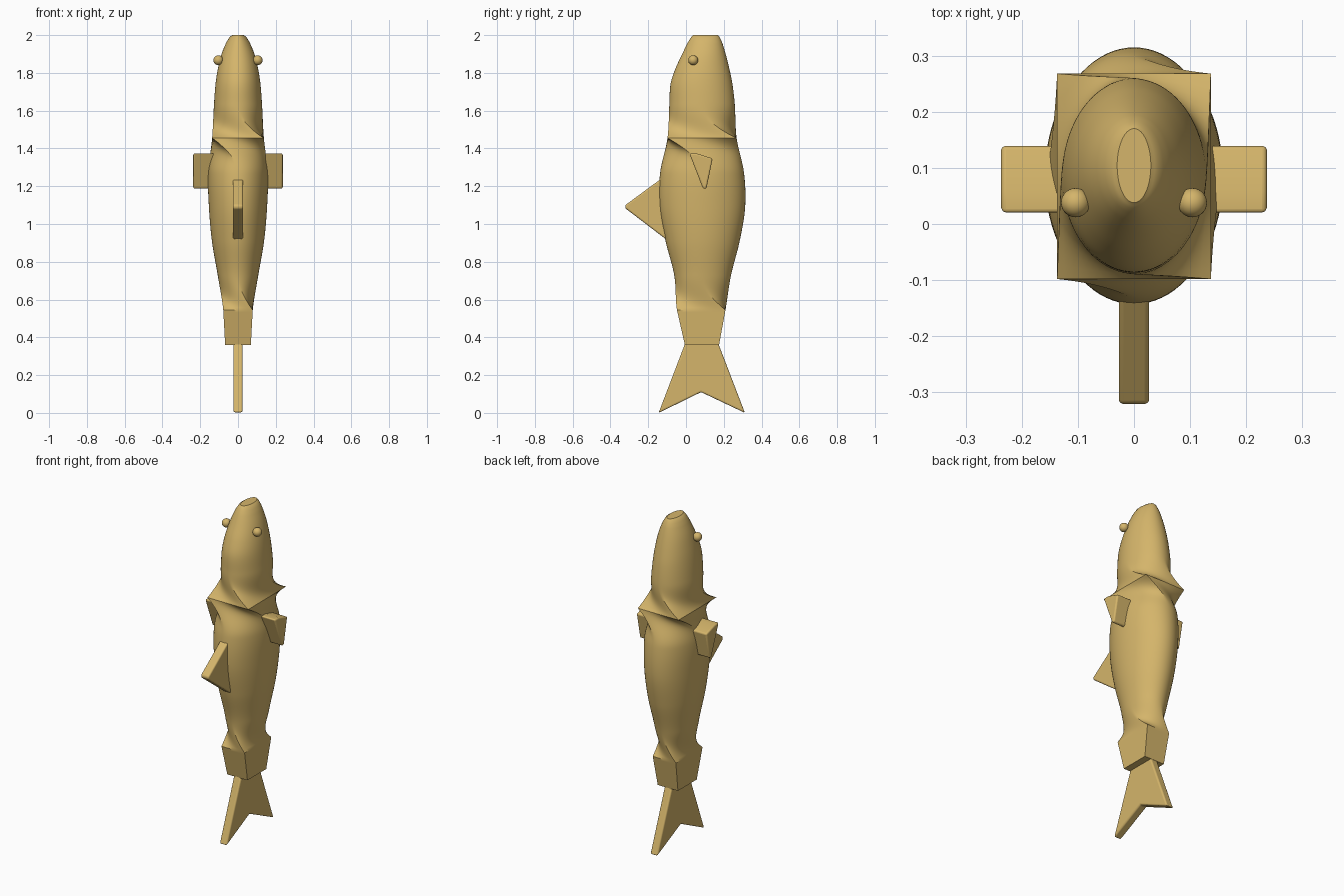
import bpy, bmesh, math
from mathutils import Vector

if "Cube" in bpy.data.objects:
    bpy.data.objects.remove(bpy.data.objects["Cube"])

mat = bpy.data.materials.new("tan gold")
mat.diffuse_color = (0.66, 0.46, 0.145, 1)
mat.use_nodes = True
mat.node_tree.nodes["Principled BSDF"].inputs["Base Color"].default_value = mat.diffuse_color


def finish(bm, name, bevel=0):
    bmesh.ops.recalc_face_normals(bm, faces=bm.faces)
    me = bpy.data.meshes.new(name)
    bm.to_mesh(me)
    bm.free()
    ob = bpy.data.objects.new(name, me)
    bpy.context.collection.objects.link(ob)
    me.materials.append(mat)
    if bevel:
        m = ob.modifiers.new("round", 'BEVEL')
        m.width, m.segments = bevel, 4
    bpy.ops.object.select_all(action='DESELECT')
    ob.select_set(True)
    bpy.context.view_layer.objects.active = ob
    bpy.ops.object.shade_smooth_by_angle(angle=math.radians(30))
    return ob


# Body stations: z, half width x, front y, back y
KEYS = [(0.36, .068, -.006, .175), (.545, .078, -.048, .209), (.727, .107, -.062, .238),
        (.909, .138, -.108, .284), (1.09, .154, -.140, .313), (1.27, .158, -.137, .307),
        (1.455, .137, -.098, .268), (1.636, .127, -.088, .258), (1.74, .119, -.082, .246),
        (1.82, .107, -.057, .23), (1.9, .087, -.02, .21), (1.965, .06, .012, .19),
        (1.99, .044, .028, .178), (2.0, .03, .038, .17)]


def slope(i, c):
    a, b = KEYS[max(i - 1, 0)], KEYS[min(i + 1, len(KEYS) - 1)]
    return (b[c] - a[c]) / (b[0] - a[0])


def station(z):
    i = max(k for k in range(len(KEYS) - 1) if KEYS[k][0] <= z + 1e-6)
    p, q = KEYS[i], KEYS[i + 1]
    h = q[0] - p[0]
    t = (z - p[0]) / h
    out = []
    for c in (1, 2, 3):
        if i == 0 or i >= 11:
            out.append(p[c] + (q[c] - p[c]) * t)
        else:
            out.append((2*t**3 - 3*t*t + 1) * p[c] + (t**3 - 2*t*t + t) * h * slope(i, c)
                       + (3*t*t - 2*t**3) * q[c] + (t**3 - t*t) * h * slope(i + 1, c))
    return out


def square(th):
    s = (th / (math.pi / 2) + 0.5) % 4
    k = int(s + 1e-7)
    r2 = math.sqrt(2)
    c = [Vector((math.cos(a), math.sin(a))) * r2 for a in
         [(k + j - .5) * math.pi / 2 for j in (0, 1)]]
    return c[0].lerp(c[1], s - k)


def section(z, u):
    """Unit cross-section: boxes at two stations twisting into ellipses."""
    d = math.radians
    if z <= .545:
        w, box, oval = 1, -45, -90
    elif z <= 1.0:
        w, box, oval = max(0, 1 - (z - .545) / .182) ** 2, -45, -90
    elif z <= 1.455:
        w, box, oval = max(0, 1 - (1.455 - z) / .185) ** 2, -135, -90
    else:
        w, box, oval = max(0, 1 - (z - 1.455) / .181) ** 2, -135, -180
    th = 2 * math.pi * u + d(oval)
    e = Vector((math.cos(th), math.sin(th)))
    return e.lerp(square(2 * math.pi * u + d(box)), w)


N = 80
zs = []
for a, b in zip(KEYS, KEYS[1:]):
    n = max(2, round((b[0] - a[0]) / .012))
    zs += [a[0] + (b[0] - a[0]) * i / n for i in range(n)]
zs.append(2.0)
bm = bmesh.new()
rings = []
for z in zs:
    hx, y0, y1 = station(z)
    ring = []
    for i in range(N):
        p = section(z, i / N)
        ring.append(bm.verts.new((p.x * hx, (y0 + y1) / 2 + p.y * (y1 - y0) / 2, z)))
    rings.append(ring)
for r, s in zip(rings, rings[1:]):
    for i in range(N):
        j = (i + 1) % N
        bm.faces.new((r[i], r[j], s[j], s[i]))
bm.faces.new(rings[0])
bm.faces.new(rings[-1])
finish(bm, "body")


def plate(name, yz, x0, x1, bevel):
    """Side outline in y and z, extruded along x with rounded edges."""
    bm = bmesh.new()
    f = bm.faces.new([bm.verts.new((x0, y, z)) for y, z in yz])
    g = bmesh.ops.extrude_face_region(bm, geom=[f])
    vs = [v for v in g["geom"] if isinstance(v, bmesh.types.BMVert)]
    bmesh.ops.translate(bm, verts=vs, vec=(x1 - x0, 0, 0))
    finish(bm, name, bevel)


# Forked tail and the fin on the front
plate("tail_fin", [(-.145, 0), (.08, .11), (.312, 0), (.168, .375), (-.002, .375)],
      -.025, .025, .009)
plate("top_fin", [(-.321, 1.083), (-.321, 1.1), (-.06, 1.292), (-.06, .884)],
      -.027, .027, .009)

# Paired side fins and eyes
FIN = [(.018, 1.373), (.058, 1.373), (.141, 1.347), (.108, 1.187), (.09, 1.187)]
for s, side in ((-1, "left"), (1, "right")):
    plate("side_fin_" + side, FIN, s * .1, s * .237, .01)
    bm = bmesh.new()
    bmesh.ops.create_uvsphere(bm, u_segments=28, v_segments=16, radius=.026)
    bmesh.ops.translate(bm, verts=bm.verts, vec=(s * .104, .038, 1.867))
    finish(bm, "eye_" + side)
